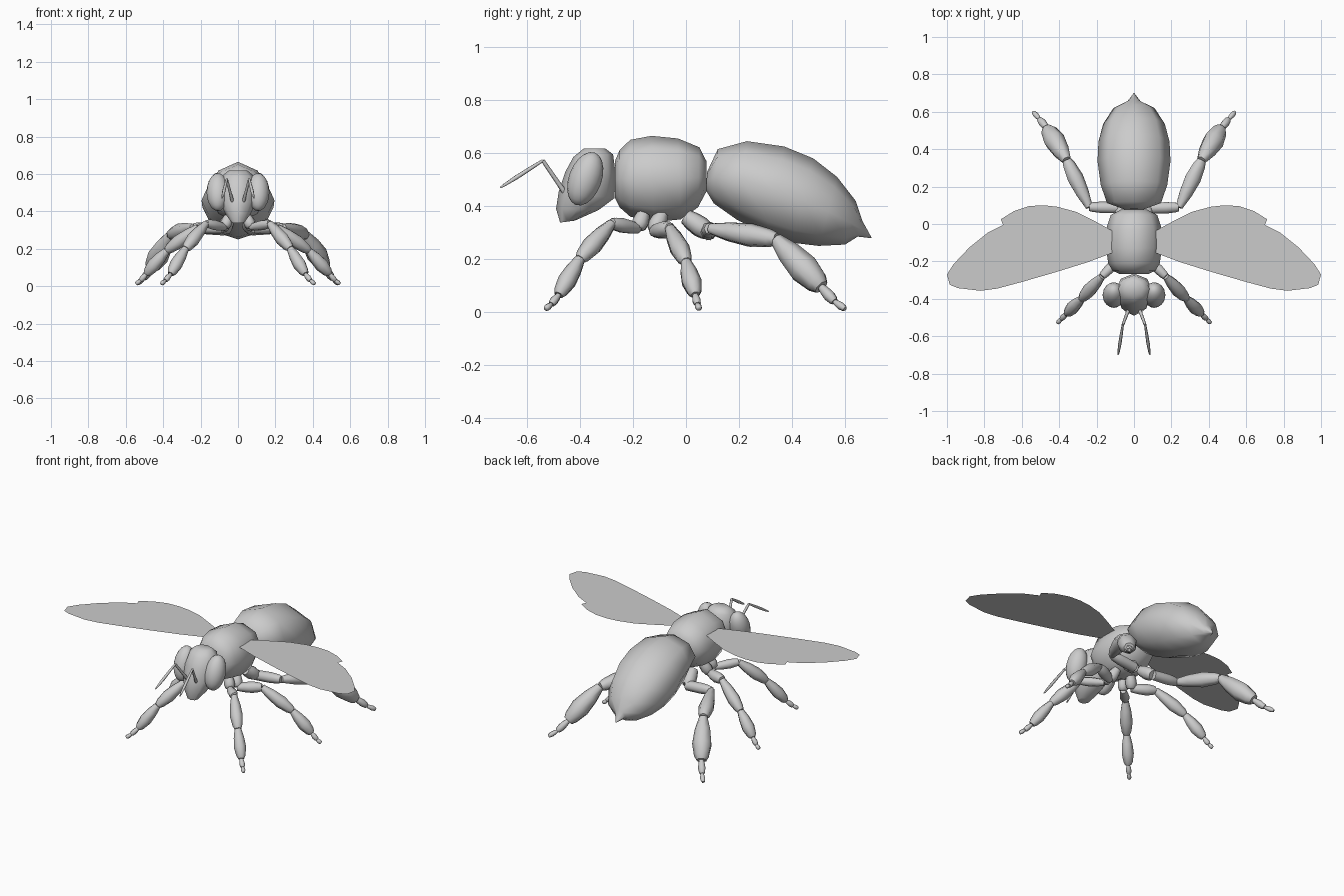
import bpy, bmesh
from math import cos, sin, pi, radians
from mathutils import Vector


def finish(bm, name, angle=60):
    bmesh.ops.recalc_face_normals(bm, faces=bm.faces[:])
    me = bpy.data.meshes.new(name)
    bm.to_mesh(me)
    bm.free()
    me.shade_smooth()
    me.set_sharp_from_angle(angle=radians(angle))
    ob = bpy.data.objects.new(name, me)
    bpy.context.collection.objects.link(ob)
    return ob


def skin(bm, rings):
    """Bridge a list of point rings and cap both ends."""
    vs = [[bm.verts.new(p) for p in r] for r in rings]
    n = len(vs[0])
    for a, b in zip(vs, vs[1:]):
        for i in range(n):
            j = (i + 1) % n
            bm.faces.new((a[i], a[j], b[j], b[i]))
    bm.faces.new(vs[0][::-1])
    bm.faces.new(vs[-1])


def body(name, sections, n=8):
    """Each section: (y, z) of one rim, (y, z) of the opposite rim, half width."""
    rings = []
    for ya, za, yb, zb, w in sections:
        a, b = Vector((0, ya, za)), Vector((0, yb, zb))
        mid, half = (a + b) / 2, (a - b) / 2
        rings.append([mid + half * cos(2 * pi * i / n) + Vector((w * sin(2 * pi * i / n), 0, 0))
                      for i in range(n)])
    bm = bmesh.new()
    skin(bm, rings)
    return finish(bm, name)


def segment(bm, p, q, r0, r1, r2, n=7):
    """Spindle-shaped limb piece, thickest past the middle."""
    p, q = Vector(p), Vector(q)
    d = (q - p).normalized()
    u = d.cross(Vector((0, 0, 1))).normalized()
    v = d.cross(u)
    rings = []
    for t, r in ((0, r0), (0.3, (r0 + 2 * r1) / 3), (0.62, r1), (0.9, (r1 + r2) / 2), (1, r2)):
        c = p.lerp(q, t)
        rings.append([c + (u * cos(2 * pi * i / n) + v * sin(2 * pi * i / n)) * r for i in range(n)])
    skin(bm, rings)


def flip(p, s):
    return (p[0] * s, p[1], p[2])


# Body masses
body("thorax", [
    (-0.268, 0.57, -0.268, 0.43, 0.075),
    (-0.25, 0.612, -0.25, 0.395, 0.115),
    (-0.21, 0.65, -0.21, 0.36, 0.138),
    (-0.13, 0.665, -0.12, 0.34, 0.15),
    (-0.03, 0.655, -0.02, 0.35, 0.148),
    (0.05, 0.622, 0.045, 0.395, 0.125),
    (0.077, 0.57, 0.077, 0.455, 0.07)])
body("abdomen", [
    (0.08, 0.53, 0.075, 0.46, 0.05),
    (0.12, 0.615, 0.105, 0.41, 0.145),
    (0.23, 0.645, 0.19, 0.35, 0.178),
    (0.37, 0.625, 0.30, 0.293, 0.195),
    (0.48, 0.58, 0.40, 0.262, 0.19),
    (0.57, 0.51, 0.50, 0.25, 0.165),
    (0.64, 0.42, 0.60, 0.255, 0.11),
    (0.665, 0.345, 0.648, 0.285, 0.035),
    (0.70, 0.281, 0.698, 0.279, 0.002)])
body("head", [
    (-0.385, 0.618, -0.305, 0.618, 0.05),
    (-0.425, 0.585, -0.275, 0.595, 0.085),
    (-0.455, 0.53, -0.265, 0.52, 0.10),
    (-0.48, 0.455, -0.27, 0.43, 0.095),
    (-0.49, 0.39, -0.33, 0.385, 0.068),
    (-0.475, 0.338, -0.42, 0.345, 0.035)])

# Leg paths from hip to foot, with (start, middle, end) radii for each piece
LEGS = {
    "front_leg": (
        [(0.05, -0.16, 0.37), (0.07, -0.18, 0.315), (0.17, -0.28, 0.335),
         (0.28, -0.40, 0.20), (0.36, -0.48, 0.065), (0.388, -0.508, 0.03), (0.41, -0.53, 0.012)],
        [(0.025, 0.032, 0.022), (0.018, 0.028, 0.02), (0.018, 0.038, 0.02),
         (0.02, 0.036, 0.018), (0.01, 0.016, 0.012), (0.008, 0.013, 0.008)]),
    "middle_leg": (
        [(0.05, -0.09, 0.37), (0.08, -0.12, 0.305), (0.21, -0.06, 0.315),
         (0.38, 0.0, 0.19), (0.49, 0.035, 0.065), (0.52, 0.043, 0.03), (0.545, 0.05, 0.012)],
        [(0.025, 0.034, 0.024), (0.022, 0.034, 0.022), (0.02, 0.038, 0.02),
         (0.02, 0.038, 0.018), (0.01, 0.016, 0.012), (0.008, 0.013, 0.008)]),
    "hind_leg": (
        [(0.05, 0.0, 0.36), (0.07, 0.085, 0.30), (0.24, 0.09, 0.315),
         (0.36, 0.34, 0.275), (0.465, 0.51, 0.095), (0.505, 0.56, 0.04), (0.54, 0.60, 0.012)],
        [(0.03, 0.04, 0.03), (0.03, 0.032, 0.022), (0.02, 0.045, 0.025),
         (0.025, 0.058, 0.03), (0.014, 0.022, 0.014), (0.009, 0.015, 0.008)]),
}
# Flat wing outline seen from above
WING = [(0.09, -0.05), (0.20, 0.01), (0.31, 0.065), (0.41, 0.092), (0.48, 0.10), (0.56, 0.096),
        (0.64, 0.07), (0.712, 0.025), (0.70, -0.005), (0.78, -0.045), (0.88, -0.125),
        (0.965, -0.215), (1.0, -0.27), (0.985, -0.325), (0.94, -0.343), (0.82, -0.357),
        (0.73, -0.345), (0.60, -0.31), (0.42, -0.258), (0.25, -0.205), (0.09, -0.145)]

for s, side in ((1, "right"), (-1, "left")):
    # Legs
    for name, (path, radii) in LEGS.items():
        bm = bmesh.new()
        for p, q, r in zip(path, path[1:], radii):
            segment(bm, flip(p, s), flip(q, s), *r)
        finish(bm, f"{name}_{side}")

    # Antennae
    bm = bmesh.new()
    base, bend, tip = [flip(p, s) for p in
                       ((0.03, -0.46, 0.455), (0.06, -0.54, 0.572), (0.085, -0.70, 0.47))]
    segment(bm, base, bend, 0.01, 0.008, 0.007, 6)
    segment(bm, bend, tip, 0.006, 0.009, 0.003, 6)
    finish(bm, f"antenna_{side}")

    # Wings
    bm = bmesh.new()
    bm.faces.new([bm.verts.new((x * s, y, 0.58)) for x, y in (WING[::-1] if s > 0 else WING)])
    finish(bm, f"wing_{side}")

    # Eyes
    bm = bmesh.new()
    bmesh.ops.create_uvsphere(bm, u_segments=16, v_segments=10, radius=1)
    eye = finish(bm, f"eye_{side}")
    eye.scale = (0.06, 0.062, 0.105)
    eye.rotation_euler = (radians(-20), 0, 0)
    eye.location = (0.108 * s, -0.38, 0.503)
